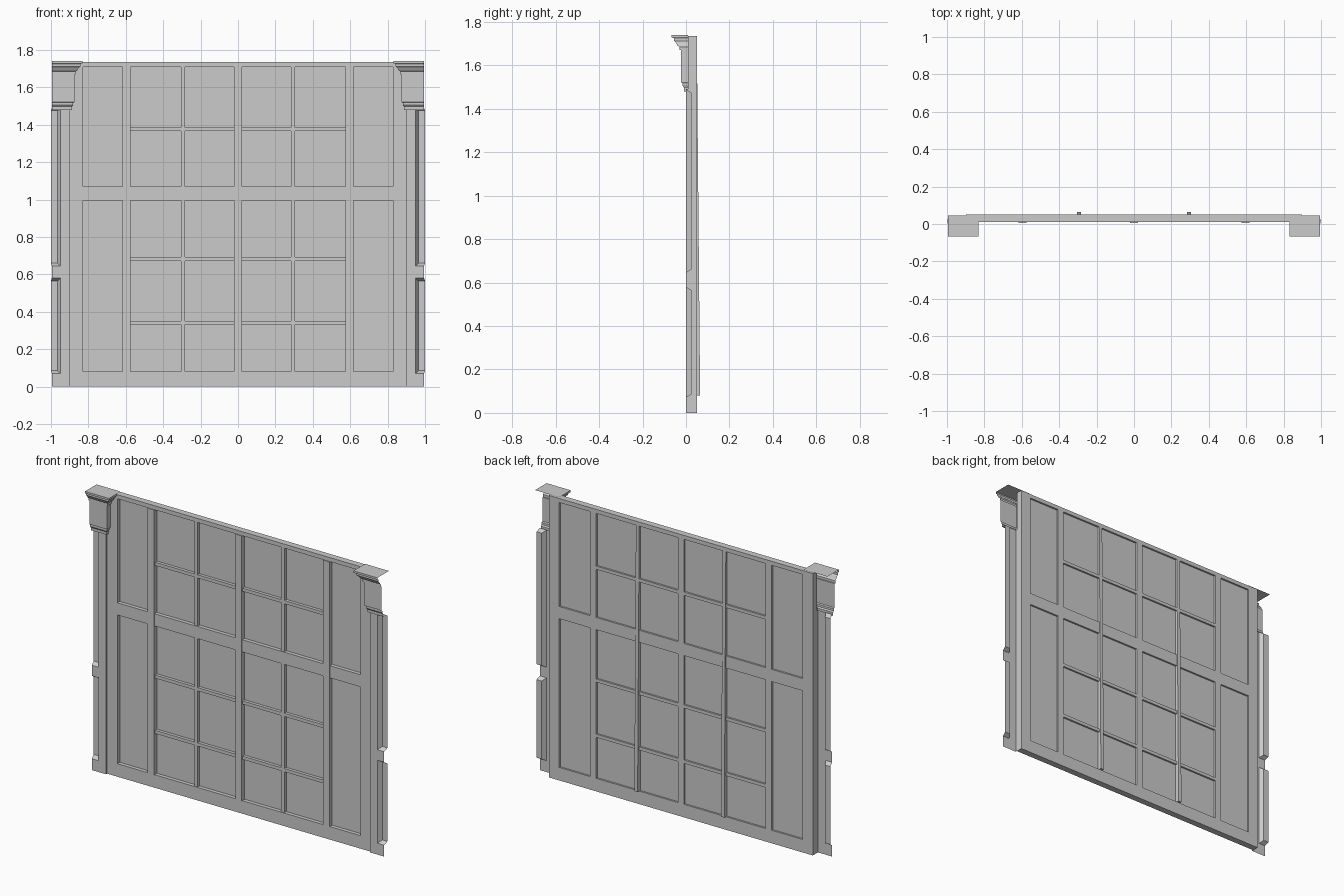
import bpy, bmesh

if "Cube" in bpy.data.objects:
    bpy.data.objects.remove(bpy.data.objects["Cube"])

END = 1.0       # outer end of the wall module
PIL = 0.898     # inner edge of the corner pilaster
TOP = 1.74


def make_object(name, bm, mirror=False):
    bmesh.ops.remove_doubles(bm, verts=bm.verts, dist=0.0002)
    me = bpy.data.meshes.new(name)
    bm.to_mesh(me)
    bm.free()
    ob = bpy.data.objects.new(name, me)
    bpy.context.collection.objects.link(ob)
    if mirror:
        ob.modifiers.new("Mirror", 'MIRROR').use_axis[0] = True
    return ob


def add_box(bm, x0, x1, y0, y1, z0, z1, lean=0.0):
    """Box; lean pushes the bottom of the back face outwards."""
    geom = bmesh.ops.create_cube(bm, size=1)
    for v in geom["verts"]:
        back, up = v.co.y > 0, v.co.z > 0
        v.co.x = x1 if v.co.x > 0 else x0
        v.co.y = (y1 + (0 if up else lean)) if back else y0
        v.co.z = z1 if up else z0


def boxes(name, items, mirror=False):
    bm = bmesh.new()
    for b in items:
        add_box(bm, *b)
    return make_object(name, bm, mirror)


def face(bm, *pts):
    bm.faces.new([bm.verts.new(p) for p in pts])


# Surrounding wall frame
F, B = 0.01, 0.05
boxes("wall_frame", [
    (-PIL, PIL, F, B, 0, 0.08),
    (-PIL, PIL, F, B, 1.71, 1.735),
    (-PIL, -0.828, F, B, 0.08, 1.71),
    (0.828, PIL, F, B, 0.08, 1.71),
])
boxes("middle_rail", [(-0.828, 0.828, F, B, 0.995, 1.07)])

# Main posts stand slightly in front of the rail
boxes("main_posts", [(x - 0.021, x + 0.021, 0.005, B, 0.08, 1.71)
                     for x in (-0.597, 0, 0.597)])

# Thin glazing bars
boxes("thin_posts", [(x - 0.011, x + 0.011, 0.014, 0.05, z0, z1)
                     for x in (-0.295, 0.295)
                     for z0, z1 in ((0.08, 0.995), (1.07, 1.71))])
boxes("thin_rails", [(-0.577, 0.577, 0.014, B, z - 0.01, z + 0.01)
                     for z in (0.342, 0.682, 1.376)])

# Leaning battens on the back
boxes("back_battens", [(x - 0.011, x + 0.011, 0.04, 0.05, 0.08, 1.71, 0.015)
                       for x in (-0.295, 0.295)])

# Panes between the bars
boxes("panes", [(-0.83, 0.83, 0.033, 0.039, 0.078, 1.712)])

# Half pilaster shell with two sunken panels open at the outer end
bm = bmesh.new()
XO, XI, D, R = 0.949, 0.965, 0.025, 0.015
face(bm, (PIL, 0, 0), (XO, 0, 0), (XO, 0, 1.49), (PIL, 0, 1.49))
face(bm, (PIL, F, 0), (PIL, 0, 0), (PIL, 0, 1.49), (PIL, F, 1.49))
for z0, z1 in ((0, 0.07), (0.58, 0.645)):
    face(bm, (XO, 0, z0), (END - 0.005, 0, z0), (END - 0.005, 0, z1), (XO, 0, z1))
for z0, z1 in ((0.07, 0.58), (0.645, 1.49)):
    a, b = z0 + R, z1 - R
    face(bm, (XI, D, a), (END, D, a), (END, D, b), (XI, D, b))
    face(bm, (XO, 0, z0), (XI, D, a), (XI, D, b), (XO, 0, z1))
    face(bm, (XO, 0, z0), (END - 0.005, 0, z0), (END, D, a), (XI, D, a))
    face(bm, (XO, 0, z1), (XI, D, b), (END, D, b), (END - 0.005, 0, z1))
make_object("pilaster", bm, True)

# Capital: stepped profile (projection, height) swept round the pilaster corner
profile = [(0, 1.48), (0.01, 1.48), (0.01, 1.497), (0.016, 1.505),
           (0.016, 1.518), (0.024, 1.522), (0.024, 1.67), (0.03, 1.67),
           (0.03, 1.685), (0.038, 1.69), (0.047, 1.705), (0.055, 1.712),
           (0.055, 1.725), (0.066, 1.728), (0.066, TOP)]
bm = bmesh.new()
rows = [[bm.verts.new(p) for p in ((PIL - d, F, z), (PIL - d, -d, z),
                                   (END - 0.005, -d, z))] for d, z in profile]
for r, s in zip(rows, rows[1:]):
    for i in range(2):
        bm.faces.new((r[i], r[i + 1], s[i + 1], s[i]))
# Top plate runs back over the wall
x0, x1 = PIL - 0.066, END - 0.005
face(bm, (x0, -0.066, TOP), (x1, -0.066, TOP), (x1, 0.046, TOP), (x0, 0.046, TOP))
make_object("capital", bm, True)
